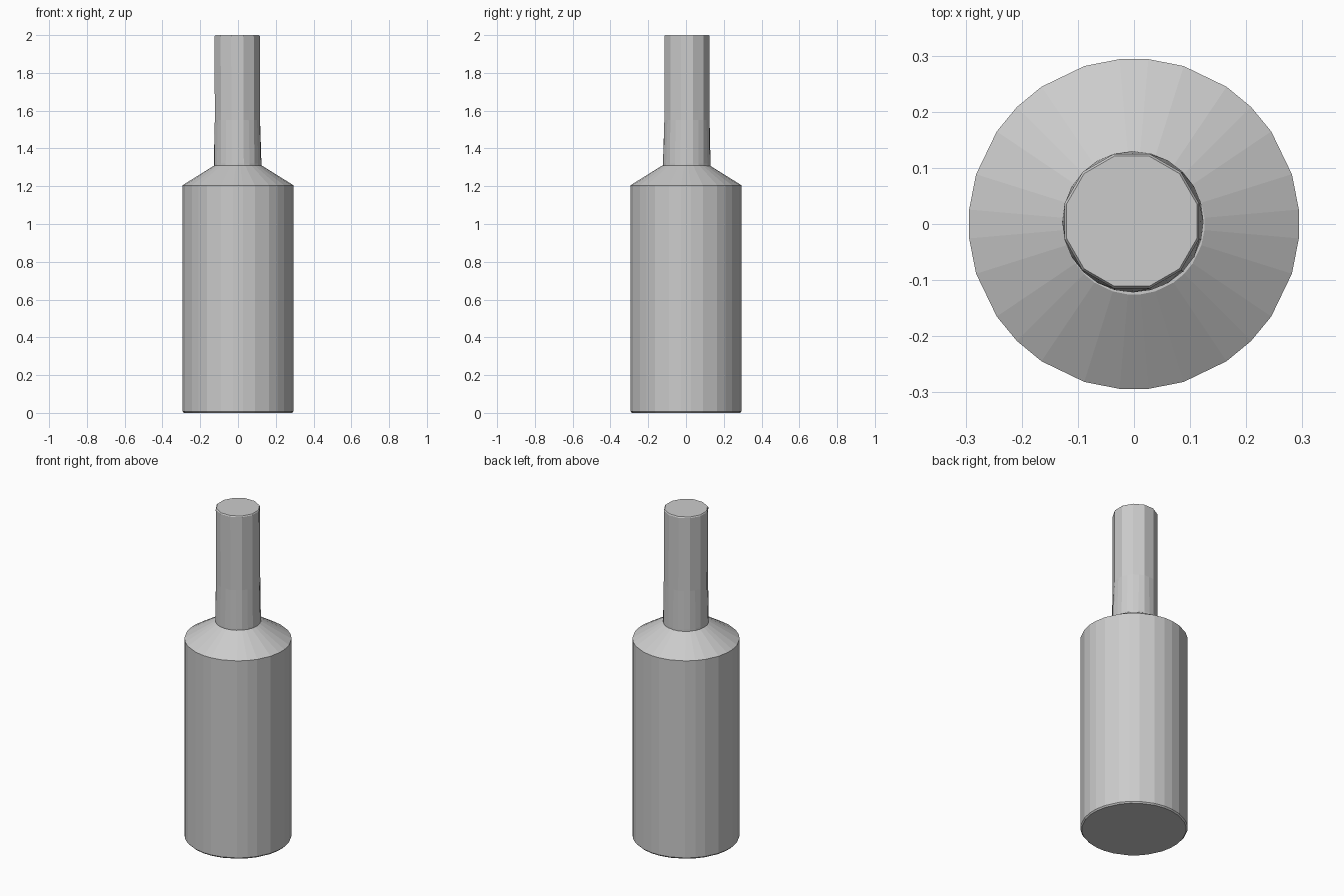
import bpy, bmesh
from math import radians, cos, sin, pi

cube = bpy.data.objects.get("Cube")
if cube:
    bpy.data.objects.remove(cube)

grey = bpy.data.materials.new("plain_grey")
grey.use_nodes = True
colour = (0.6, 0.6, 0.6, 1)
grey.diffuse_color = colour
grey.node_tree.nodes["Principled BSDF"].inputs["Base Color"].default_value = colour

# Uneven side angles, repeated in each quadrant
QUADRANT = (5, 17.5, 34, 45, 56, 72.5, 85)
BODY_ANGLES = [radians(q * 90 + a) for q in range(4) for a in QUADRANT]
NECK_ANGLES = [radians(a) for a in range(0, 360, 15)]


def ring(bm, angles, radius, z, x=0, y=0, coarse=False):
    """Ring of vertices; coarse flattens every other corner onto its side."""
    verts = []
    for i, a in enumerate(angles):
        r = radius * cos(pi / 12) if coarse and i % 2 == 0 else radius
        verts.append(bm.verts.new((x + r * cos(a), y + r * sin(a), z)))
    return verts


def loft(name, angles, rows):
    bm = bmesh.new()
    rings = [ring(bm, angles, *row) for row in rows]
    n = len(angles)
    for low, high in zip(rings, rings[1:]):
        for i in range(n):
            j = (i + 1) % n
            bm.faces.new((low[i], low[j], high[j], high[i]))
    bm.faces.new(rings[0][::-1])
    bm.faces.new(rings[-1])
    mesh = bpy.data.meshes.new(name)
    bm.to_mesh(mesh)
    bm.free()
    mesh.materials.append(grey)
    obj = bpy.data.objects.new(name, mesh)
    bpy.context.collection.objects.link(obj)
    return obj


# Body with a slightly chamfered foot and a sloping shoulder
loft("bottle_body", BODY_ANGLES, [
    (0.288, 0), (0.295, 0.008), (0.295, 1.205), (0.126, 1.31)])

# Neck: round at the shoulder, twelve-sided towards the top
loft("bottle_neck", NECK_ANGLES, [
    (0.126, 1.3, -0.002, 0.004),
    (0.126, 1.32, -0.002, 0.004),
    (0.124, 1.55, -0.003, 0.005, True),
    (0.124, 1.994, -0.004, 0.005, True),
    (0.12, 2.0, -0.004, 0.005, True)])
